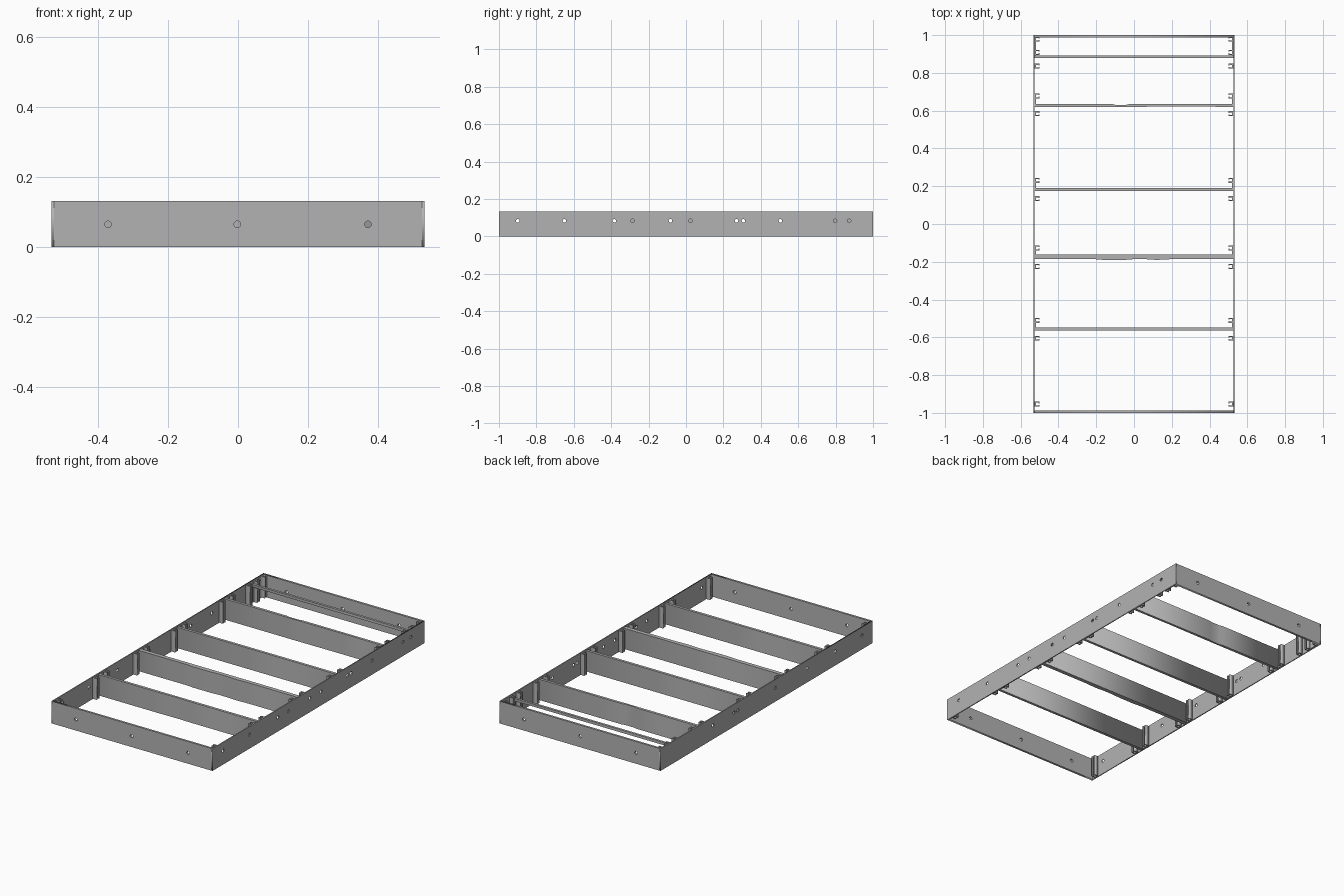
import bpy, bmesh, math
from mathutils import Matrix, Vector

if "Cube" in bpy.data.objects:
    bpy.data.objects.remove(bpy.data.objects["Cube"])

HX, HY, H = 0.532, 1.0, 0.132      # half width, half length, height
SIDE_T, END_T = 0.006, 0.013       # wall thicknesses

grey = bpy.data.materials.new("plain grey")
grey.diffuse_color = (0.45, 0.45, 0.45, 1)
grey.use_nodes = True
grey.node_tree.nodes["Principled BSDF"].inputs["Base Color"].default_value = grey.diffuse_color


def extrude(name, loops, depth, matrix):
    """Fill 2D loops (first outer, rest holes) and extrude from 0 to depth along local z."""
    cu = bpy.data.curves.new(name, 'CURVE')
    cu.dimensions = '2D'
    cu.fill_mode = 'BOTH'
    cu.extrude = depth / 2
    for pts in loops:
        sp = cu.splines.new('POLY')
        sp.points.add(len(pts) - 1)
        for p, (x, y) in zip(sp.points, pts):
            p.co = (x, y, 0, 1)
        sp.use_cyclic_u = True
    tmp = bpy.data.objects.new(name, cu)
    bpy.context.collection.objects.link(tmp)
    dg = bpy.context.evaluated_depsgraph_get()
    me = bpy.data.meshes.new_from_object(tmp.evaluated_get(dg))
    bpy.data.objects.remove(tmp)
    bm = bmesh.new()
    bm.from_mesh(me)
    bmesh.ops.remove_doubles(bm, verts=bm.verts, dist=1e-5)
    bmesh.ops.transform(bm, verts=bm.verts, matrix=matrix @ Matrix.Translation((0, 0, depth / 2)))
    bmesh.ops.recalc_face_normals(bm, faces=bm.faces)
    bm.to_mesh(me)
    bm.free()
    me.name = name
    me.materials.clear()
    me.materials.append(grey)
    ob = bpy.data.objects.new(name, me)
    bpy.context.collection.objects.link(ob)
    return ob


def rect(x0, y0, x1, y1):
    return [(x0, y0), (x1, y0), (x1, y1), (x0, y1)]


def circle(x, y, r=0.0095, n=16):
    return [(x + r * math.cos(2 * math.pi * i / n), y + r * math.sin(2 * math.pi * i / n))
            for i in range(n)]


def axes(x, y, z, origin):
    """Matrix whose local axes are the given world directions."""
    m = Matrix((x, y, z)).transposed().to_4x4()
    m.translation = Vector(origin)
    return m


X, Y, Z = Vector((1, 0, 0)), Vector((0, 1, 0)), Vector((0, 0, 1))

# Side walls with screw holes; the right one has four extra
both = [-0.90, -0.65, -0.383, -0.083, 0.27, 0.307, 0.505]
right_only = [-0.286, 0.024, 0.797, 0.872]
for name, x, holes in (("left_wall", -HX, both), ("right_wall", HX - SIDE_T, both + right_only)):
    extrude(name, [rect(-HY, 0, HY, H)] + [circle(y, 0.083) for y in holes],
            SIDE_T, axes(Y, Z, X, (x, 0, 0)))

# End walls with three holes each
IX = HX - SIDE_T
for name, y in (("front_wall", -HY), ("back_wall", HY)):
    extrude(name, [rect(-IX, 0, IX, H)] + [circle(x, 0.065) for x in (-0.371, -0.002, 0.371)],
            END_T, axes(X, Z, -Y if y > 0 else Y, (0, y, 0)))

# Cross slats: thickness, then small dents and bulges along front and back edges
slats = [
    ("slat_1", -0.557, 0.016, [(-0.1, 0), (0.0, 0.002), (0.1, 0)], []),
    ("slat_2", -0.174, 0.024, [(-0.21, 0), (-0.16, -0.004), (-0.05, -0.004), (0, 0),
                               (0.06, 0), (0.12, -0.004), (0.2, 0)], []),
    ("slat_3", 0.183, 0.016, [], []),
    ("slat_4", 0.628, 0.016, [(-0.05, 0), (0.27, 0.002)],
     [(-0.02, 0), (-0.04, -0.005), (-0.1, -0.005), (-0.12, 0)]),
]
for name, y, t, front, back in slats:
    outline = ([(-IX, y - t / 2)] + [(x, y - t / 2 + d) for x, d in front] + [(IX, y - t / 2),
               (IX, y + t / 2)] + [(x, y + t / 2 + d) for x, d in back] + [(-IX, y + t / 2)])
    extrude(name, [outline], 0.124, Matrix.Translation((0, 0, 0.002)))

# Slim raised rail near the back
extrude("back_rail", [rect(-IX, 0.878, IX, 0.892)], 0.016, Matrix.Translation((0, 0, 0.098)))

# Channel posts along both side walls
W, T = 0.026, 0.006


def channel(y):
    """Square channel hugging the wall, with its slot facing the middle of the frame."""
    a, b = y - W / 2, y + W / 2
    return [(0, a), (W, a), (W, a + 0.009), (W - T, a + 0.009), (W - T, a + T), (T, a + T),
            (T, b - T), (W - T, b - T), (W - T, b - 0.009), (W, b - 0.009), (W, b), (0, b)]


posts = [-0.953, -0.605, -0.51, -0.225, -0.127, 0.134, 0.231, 0.584, 0.678, 0.836, 0.908, 0.979]
links = [(-0.549, -0.523), (-0.162, -0.14), (0.191, 0.218), (0.636, 0.665), (0.892, 0.966)]
for side, s in (("left", 1), ("right", -1)):
    place = Matrix.Translation((-s * IX, 0, 0.002)) @ Matrix.Diagonal((s, 1, 1, 1))
    for i, y in enumerate(posts):
        extrude(f"{side}_post_{i + 1}", [channel(y)], 0.127, place)
    # Backing strips joining posts to the slats
    for i, (a, b) in enumerate(links):
        extrude(f"{side}_strip_{i + 1}", [rect(0, a, T, b)], 0.127, place)
